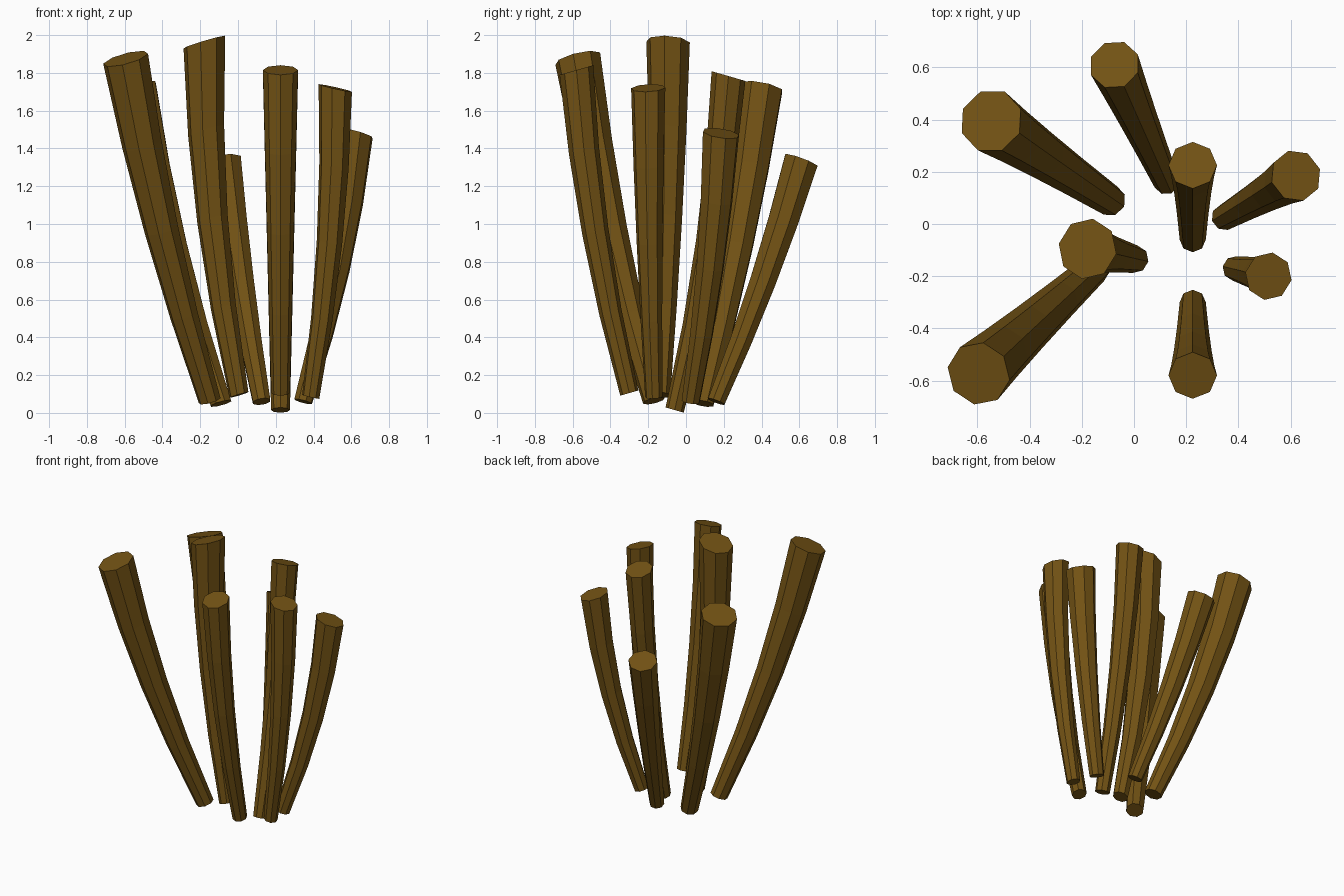
import bpy, bmesh, math
from mathutils import Vector, Matrix

if "Cube" in bpy.data.objects:
    bpy.data.objects.remove(bpy.data.objects["Cube"])

SIDES, STEPS = 8, 4

# Brown bark
mat = bpy.data.materials.new("brown")
mat.diffuse_color = (0.17, 0.085, 0.007, 1)
mat.use_nodes = True
mat.node_tree.nodes["Principled BSDF"].inputs["Base Color"].default_value = mat.diffuse_color


def stalk(name, base, top, r0, r1, tilt, bow, spin):
    """Tapered eight-sided stalk, leaning outward and straightening at the top."""
    base, top = Vector(base), Vector(top)
    lean = Vector((top.x - base.x, top.y - base.y, 0)).normalized()
    axis = Vector((0, 0, 1)).cross(lean)
    rot = Matrix.Rotation(math.radians(tilt), 3, axis)
    bm = bmesh.new()
    rings = []
    for i in range(STEPS + 1):
        t = i / STEPS
        c = base.lerp(top, t) + lean * bow * 4 * t * (1 - t)
        r = r0 + (r1 - r0) * t
        ring = []
        for k in range(SIDES):
            a = math.radians(spin) + 2 * math.pi * k / SIDES
            ring.append(bm.verts.new(c + rot @ Vector((r * math.cos(a), r * math.sin(a), 0))))
        rings.append(ring)
    for lo, hi in zip(rings, rings[1:]):
        for k in range(SIDES):
            n = (k + 1) % SIDES
            bm.faces.new((lo[k], lo[n], hi[n], hi[k]))
    bm.faces.new(rings[0][::-1])
    bm.faces.new(rings[-1])
    me = bpy.data.meshes.new(name)
    bm.to_mesh(me)
    bm.free()
    me.materials.append(mat)
    bpy.context.collection.objects.link(bpy.data.objects.new(name, me))


# Eight stalks: base centre, top centre, radii, tilt, bow, spin
stalk("stalk_back_left", (-0.09, 0.09, 0.05), (-0.547, 0.395, 1.72), 0.06, 0.124, 18, 0.045, 156)
stalk("stalk_back", (0.125, 0.16, 0.06), (-0.075, 0.61, 1.335), 0.05, 0.098, 22, 0.025, 114)
stalk("stalk_middle_back", (0.225, -0.06, 0.015), (0.225, 0.225, 1.783), 0.05, 0.093, 16, 0.04, 90)
stalk("stalk_right_back", (0.345, 0.025, 0.06), (0.62, 0.185, 1.48), 0.05, 0.1, 17, 0.045, 16)
stalk("stalk_right", (0.385, -0.17, 0.085), (0.515, -0.2, 1.72), 0.047, 0.092, 13, 0.035, -10)
stalk("stalk_front", (0.225, -0.3, 0.105), (0.225, -0.58, 1.815), 0.05, 0.093, 16, 0.04, 270)
stalk("stalk_front_left", (-0.15, -0.17, 0.065), (-0.595, -0.573, 1.875), 0.06, 0.124, 20, 0.045, 215)
stalk("stalk_left", (0.005, -0.135, 0.095), (-0.178, -0.095, 1.963), 0.053, 0.117, 17, 0.05, 170)
